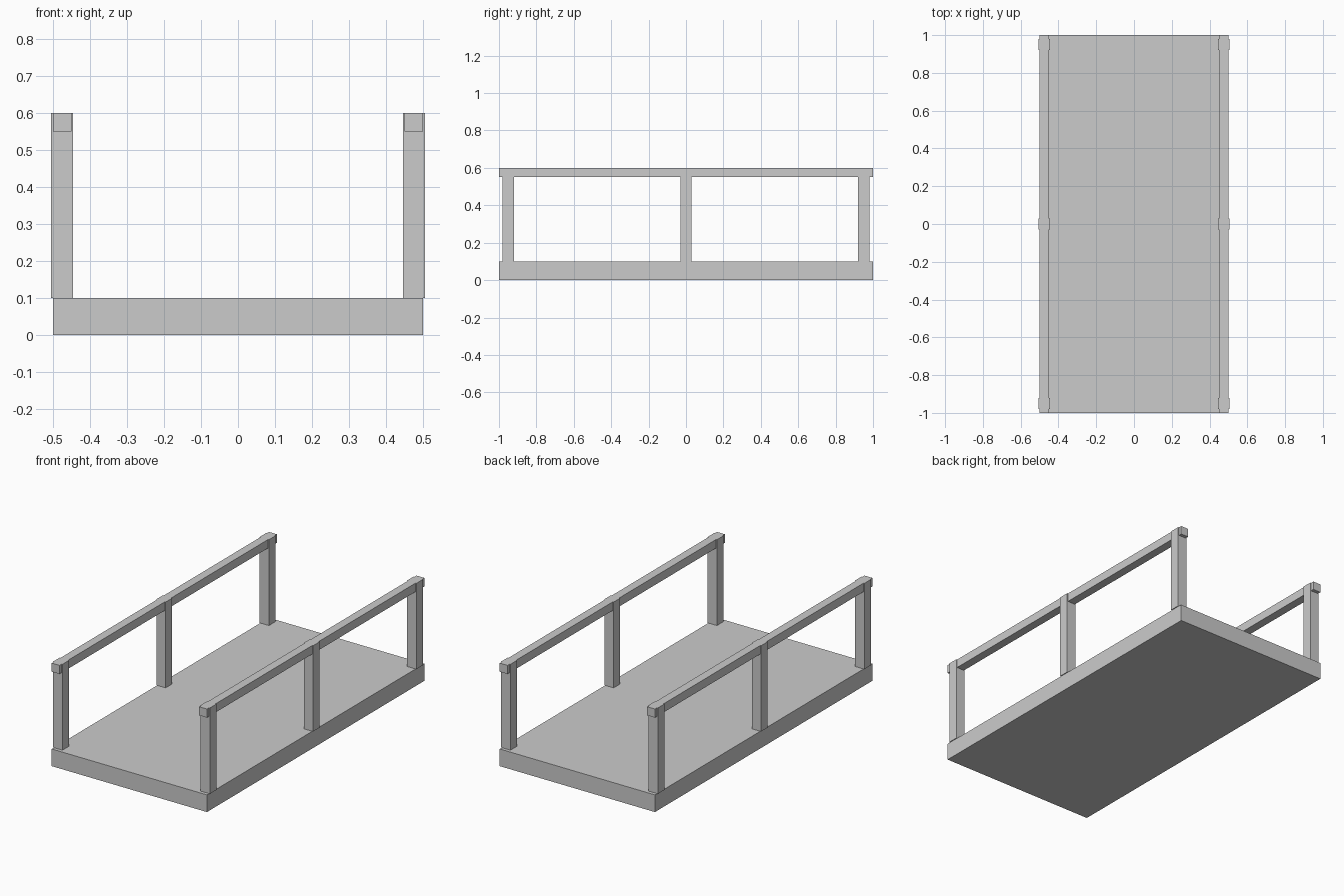
import bpy

if "Cube" in bpy.data.objects:
    bpy.data.objects.remove(bpy.data.objects["Cube"])


def box(name, center, size):
    bpy.ops.mesh.primitive_cube_add(size=1, location=center)
    obj = bpy.context.object
    obj.name = name
    obj.scale = size
    bpy.ops.object.transform_apply(location=False, rotation=False, scale=True)
    return obj


# Flat deck
box("deck", (0, 0, 0.05), (1.0, 2.0, 0.1))

# Handrail with three posts on each side
for side, sx in (("left", -1), ("right", 1)):
    x = sx * 0.475
    box(f"{side}_handrail", (x, 0, 0.575), (0.05, 2.0, 0.05))
    for place, y in (("front", -0.95), ("middle", 0), ("back", 0.95)):
        box(f"{side}_{place}_post", (x, y, 0.35), (0.06, 0.06, 0.5))
